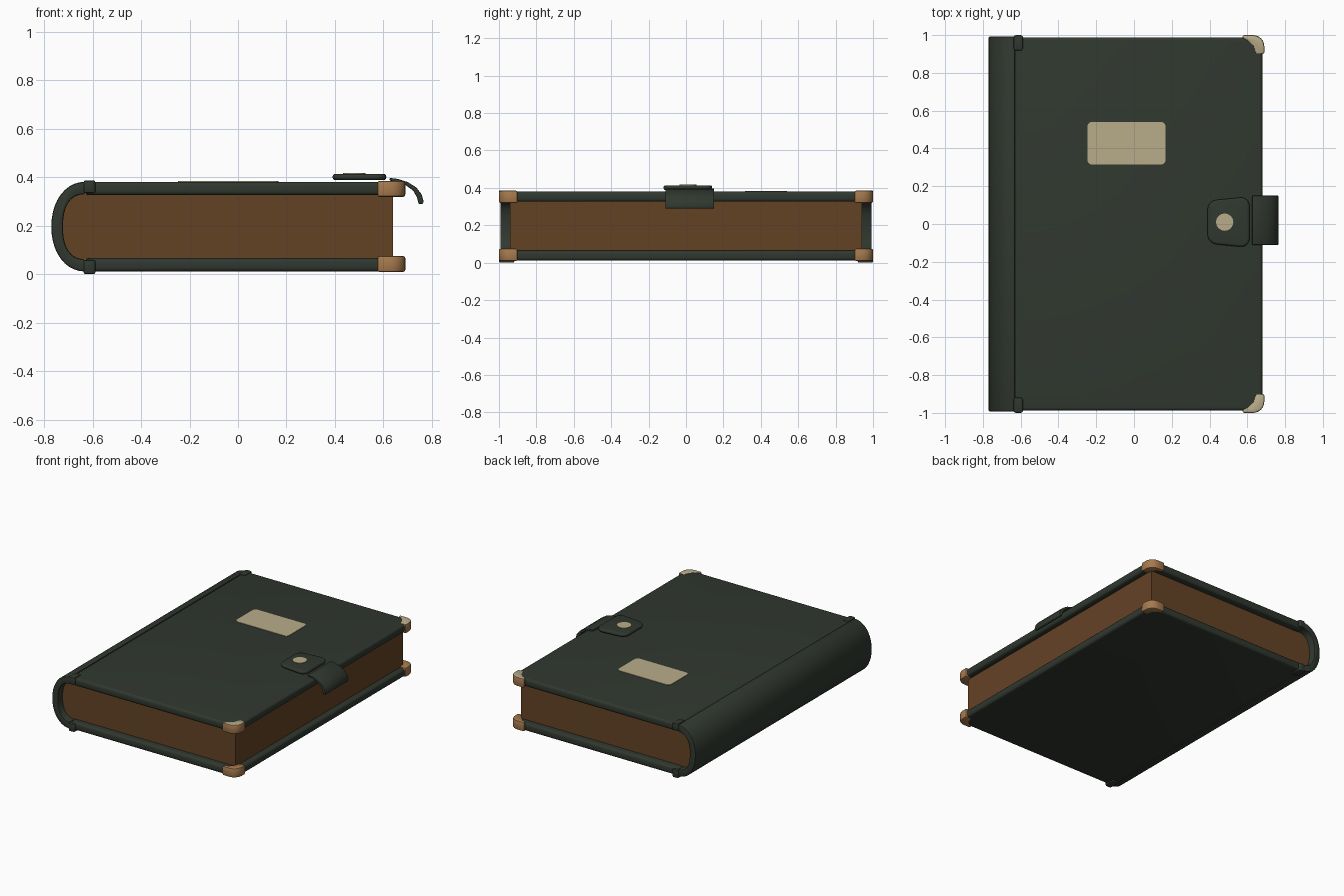
import bpy, bmesh, math
from mathutils import Vector

if "Cube" in bpy.data.objects:
    bpy.data.objects.remove(bpy.data.objects["Cube"])


def material(name, srgb):
    m = bpy.data.materials.new(name)
    lin = [((c / 255 + 0.055) / 1.055) ** 2.4 for c in srgb]
    m.diffuse_color = (*lin, 1)
    m.use_nodes = True
    m.node_tree.nodes["Principled BSDF"].inputs["Base Color"].default_value = m.diffuse_color
    return m


GREEN = material("dark green leather", (48, 56, 47))
BROWN = material("brown pages", (100, 66, 37))
TAN = material("tan corner", (166, 122, 78))
CREAM = material("cream", (184, 172, 138))


def prism(name, pts, axis, lo, hi, mat, bevel=0.0, seg=3, top_mat=None):
    """Extrude a closed 2D outline along y (pts are x,z) or z (pts are x,y)."""
    bm = bmesh.new()
    put = (lambda p, h: (p[0], h, p[1])) if axis == "y" else (lambda p, h: (p[0], p[1], h))
    a = [bm.verts.new(put(p, lo)) for p in pts]
    b = [bm.verts.new(put(p, hi)) for p in pts]
    bm.faces.new(a)
    bm.faces.new(b[::-1])
    n = len(pts)
    for i in range(n):
        j = (i + 1) % n
        bm.faces.new((a[i], b[i], b[j], a[j]))
    bmesh.ops.recalc_face_normals(bm, faces=bm.faces)
    if bevel:
        edges = [e for e in bm.edges if e.calc_face_angle(0) > 0.7]
        bmesh.ops.bevel(bm, geom=edges, offset=bevel, segments=seg,
                        profile=0.5, affect="EDGES", clamp_overlap=True)
    bm.normal_update()
    me = bpy.data.meshes.new(name)
    me.materials.append(mat)
    if top_mat:
        me.materials.append(top_mat)
        for f in bm.faces:
            f.material_index = 1 if f.normal.z > 0.7 else 0
    bm.to_mesh(me)
    bm.free()
    ob = bpy.data.objects.new(name, me)
    bpy.context.collection.objects.link(ob)
    bpy.ops.object.select_all(action="DESELECT")
    ob.select_set(True)
    bpy.context.view_layer.objects.active = ob
    bpy.ops.object.shade_smooth_by_angle(angle=math.radians(40))
    return ob


def rounded(x0, x1, y0, y1, r, n=5):
    """Rounded rectangle outline."""
    pts = []
    for k, (cx, cy) in enumerate([(x1 - r, y1 - r), (x0 + r, y1 - r),
                                  (x0 + r, y0 + r), (x1 - r, y0 + r)]):
        for i in range(n + 1):
            t = math.pi / 2 * (k + i / n)
            pts.append((cx + r * math.cos(t), cy + r * math.sin(t)))
    return pts


def back_curve(rx, rz, power, n=20):
    """Bulging left-hand curve from top to bottom, in x,z."""
    out = []
    for i in range(n + 1):
        t = math.pi * i / n
        c, s = math.cos(t), math.sin(t)
        out.append((-0.63 - rx * abs(s) ** (2 / power),
                    0.196 + math.copysign(rz * abs(c) ** (2 / power), c)))
    return out


# Page block with rounded back
prism("page_block", back_curve(0.092, 0.136, 2.4) + [(0.64, 0.06), (0.64, 0.332)],
      "y", -0.94, 0.94, BROWN)

# Curved spine
prism("spine", back_curve(0.14, 0.185, 2.1) + back_curve(0.092, 0.134, 2.4)[::-1],
      "y", -0.993, 0.993, GREEN, 0.008, 2)

# Boards and the folded tabs at the hinge ends
for side, z0, z1 in (("back", 0.011, 0.066), ("front", 0.326, 0.381)):
    prism(side + "_cover", rounded(-0.632, 0.68, -0.988, 0.988, 0.03),
          "z", z0, z1, GREEN, 0.016)
    t0, t1 = (0.0, 0.058) if side == "back" else (0.334, 0.387)
    for s in (-1, 1):
        ya, yb = sorted((s * 0.918, s * 1.0))
        prism(side + "_hinge_tab", rounded(-0.637, -0.588, ya, yb, 0.012, 3),
              "z", t0, t1, GREEN, 0.008, 2)

# Corner caps
arc = [(0.63 + 0.06 * math.cos(t), 0.94 + 0.06 * math.sin(t))
       for t in [math.pi / 2 * i / 6 for i in range(7)]]
cap = [(0.645, 0.90), (0.69, 0.90)] + arc + [(0.575, 1.0), (0.575, 0.982),
                                             (0.605, 0.968), (0.63, 0.942)]
for s in (-1, 1):
    pts = [(x, s * y) for x, y in cap]
    prism("back_corner_cap", pts, "z", 0.009, 0.075, TAN, 0.009, 2)
    prism("front_corner_cap", pts, "z", 0.319, 0.385, TAN, 0.009, 2, CREAM)

# Title plate
prism("label_plate", rounded(-0.247, 0.167, 0.315, 0.54, 0.025), "z", 0.379, 0.384, CREAM)

# Clasp pad, wider towards the strap
pad = []
for x, y in rounded(0.39, 0.612, -0.135, 0.135, 0.05):
    pad.append((x, 0.01 + y * (0.84 + 0.16 * (x - 0.39) / 0.222)))
prism("clasp_pad", pad, "z", 0.388, 0.414, GREEN, 0.012)
prism("clasp_button", [(0.48 + 0.046 * math.cos(i * math.pi / 8),
                        0.01 + 0.046 * math.sin(i * math.pi / 8)) for i in range(16)],
      "z", 0.411, 0.417, CREAM)

# Strap curling over the fore edge
outer = [(0.625, 0.397), (0.66, 0.393), (0.70, 0.38), (0.735, 0.358),
         (0.757, 0.33), (0.766, 0.30), (0.762, 0.289)]
inner = [(0.745, 0.29), (0.738, 0.318), (0.722, 0.345), (0.692, 0.367),
         (0.655, 0.381), (0.625, 0.386)]
prism("clasp_strap", outer + inner, "y", -0.11, 0.15, GREEN, 0.004, 2)
